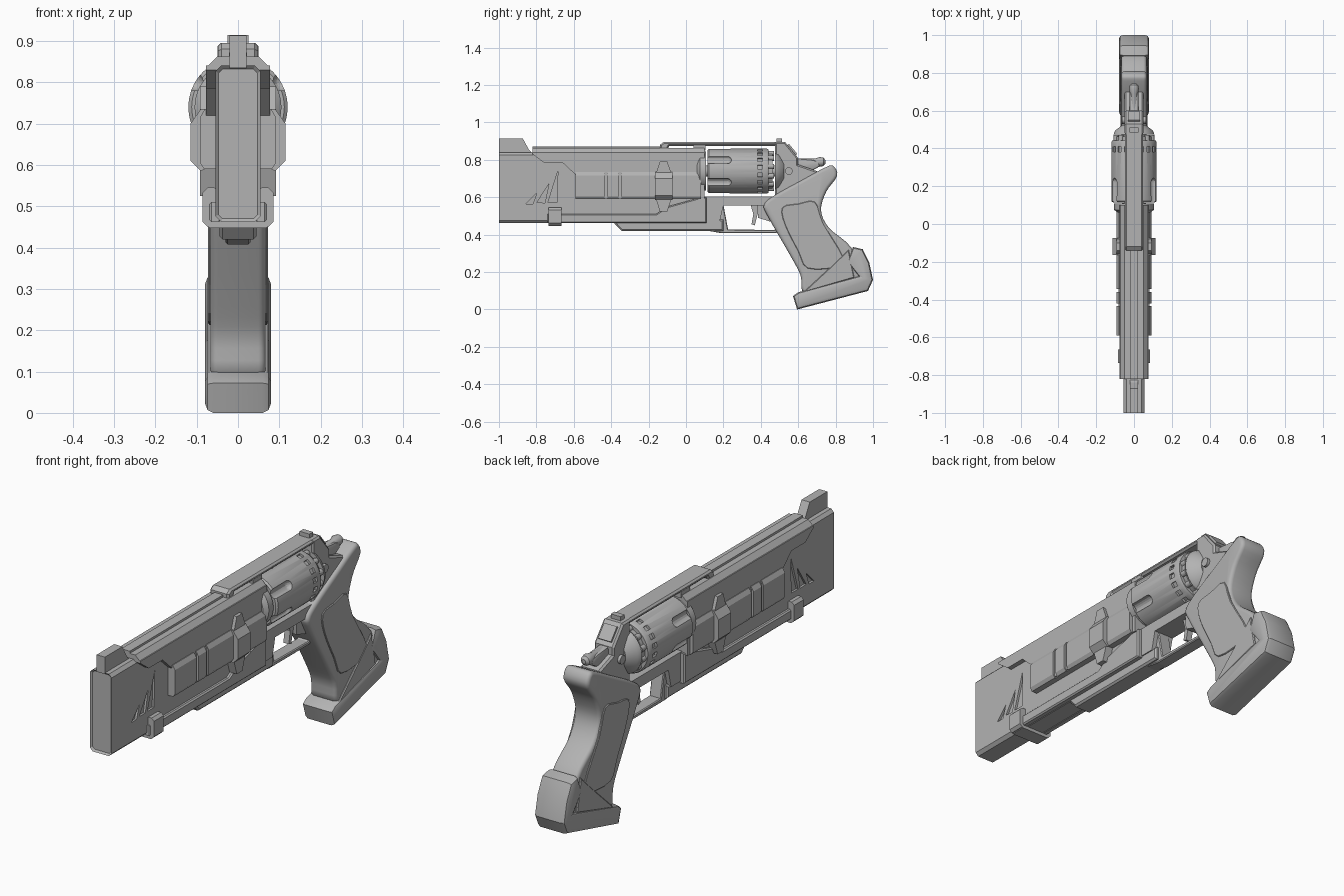
import bpy, bmesh, math
from mathutils import Matrix, Vector

if "Cube" in bpy.data.objects:
    bpy.data.objects.remove(bpy.data.objects["Cube"])

grey = bpy.data.materials.new("gunmetal_grey")
grey.diffuse_color = (0.45, 0.45, 0.45, 1)
grey.use_nodes = True
grey.node_tree.nodes["Principled BSDF"].inputs["Base Color"].default_value = grey.diffuse_color


def finish(name, bm, mirror=False, smooth=0):
    bmesh.ops.recalc_face_normals(bm, faces=bm.faces[:])
    me = bpy.data.meshes.new(name)
    bm.to_mesh(me)
    bm.free()
    ob = bpy.data.objects.new(name, me)
    bpy.context.collection.objects.link(ob)
    me.materials.append(grey)
    if mirror:
        ob.modifiers.new("mirror", 'MIRROR')
    if smooth:
        shade(ob, smooth)
    return ob


def activate(ob):
    bpy.ops.object.select_all(action='DESELECT')
    ob.select_set(True)
    bpy.context.view_layer.objects.active = ob


def shade(ob, angle=35):
    activate(ob)
    bpy.ops.object.shade_smooth_by_angle(angle=math.radians(angle))


def prism_bm(pts, d0, d1, axis):
    """Extrude a profile: axis 'x' takes (y, z) points, axis 'y' takes (x, z) points."""
    bm = bmesh.new()
    place = (lambda p, d: (d, p[0], p[1])) if axis == 'x' else (lambda p, d: (p[0], d, p[1]))
    rows = [[bm.verts.new(place(p, d)) for p in pts] for d in (d0, d1)]
    caps = [bm.faces.new(r) for r in rows]
    n = len(pts)
    for i in range(n):
        j = (i + 1) % n
        bm.faces.new((rows[0][i], rows[0][j], rows[1][j], rows[1][i]))
    bmesh.ops.recalc_face_normals(bm, faces=bm.faces[:])
    return bm, caps


def prism(name, pts, d0, d1, axis='x', bevel=0, seg=1, mirror=False, smooth=0):
    bm, caps = prism_bm(pts, d0, d1, axis)
    if bevel:
        edges = list({e for f in caps for e in f.edges})
        bmesh.ops.bevel(bm, geom=edges, offset=bevel, segments=seg, profile=0.5,
                        affect='EDGES', clamp_overlap=False)
    return finish(name, bm, mirror, smooth)


def rect(a0, a1, b0, b1, c=0.0):
    if not c:
        return [(a0, b0), (a1, b0), (a1, b1), (a0, b1)]
    return [(a0 + c, b0), (a1 - c, b0), (a1, b0 + c), (a1, b1 - c),
            (a1 - c, b1), (a0 + c, b1), (a0, b1 - c), (a0, b0 + c)]


def turned(name, rings, x=0, z=0.74, seg=48):
    """Solid of rotation along y from (y, radius) rings."""
    bm = bmesh.new()
    rows = [[bm.verts.new((x + r * math.cos(2 * math.pi * i / seg), y,
                           z + r * math.sin(2 * math.pi * i / seg))) for i in range(seg)]
            for y, r in rings]
    bm.faces.new(rows[0])
    bm.faces.new(rows[-1])
    for a, b in zip(rows, rows[1:]):
        for i in range(seg):
            j = (i + 1) % seg
            bm.faces.new((a[i], a[j], b[j], b[i]))
    return finish(name, bm, smooth=35)


def cut(ob, cutter):
    m = ob.modifiers.new("cut", 'BOOLEAN')
    m.operation, m.solver, m.object = 'DIFFERENCE', 'EXACT', cutter
    activate(ob)
    bpy.ops.object.modifier_apply(modifier="cut")
    bpy.data.objects.remove(cutter)


def curve_loop(pts, sub=4):
    """Closed smooth curve through the points."""
    out, n = [], len(pts)
    for i in range(n):
        a, b, c, d = (Vector(pts[(i + k) % n]) for k in (-1, 0, 1, 2))
        for s in range(sub):
            t = s / sub
            out.append(tuple(0.5 * (2 * b + (c - a) * t + (2 * a - 5 * b + 4 * c - d) * t * t
                                    + (3 * b - a - 3 * c + d) * t ** 3)))
    return out


# barrel block with recessed muzzle face and claw-shaped side cuts
bm, caps = prism_bm(rect(-0.055, 0.055, 0.462, 0.84, 0.014), -1.0, 0.1, 'y')
bmesh.ops.inset_region(bm, faces=[caps[0]], thickness=0.009)
bmesh.ops.translate(bm, verts=caps[0].verts[:], vec=(0, 0.008, 0))
barrel = finish("barrel", bm)
for claw in ([(-0.855, 0.565), (-0.797, 0.625), (-0.818, 0.565)],
             [(-0.797, 0.572), (-0.733, 0.672), (-0.754, 0.57)],
             [(-0.738, 0.572), (-0.685, 0.74), (-0.69, 0.572)]):
    for s in (-1, 1):
        cut(barrel, prism("claw_cutter", claw, s * 0.045, s * 0.07))

# side shroud, lower rails and top rail
prism("shroud_panel", [(-0.82, 0.84), (-0.82, 0.83), (-0.76, 0.785), (-0.66, 0.785), (-0.59, 0.72),
                       (-0.59, 0.59), (0.1, 0.59), (0.1, 0.84)], 0.04, 0.077, mirror=True)
prism("shroud_top", [(-0.077, 0.835), (0.077, 0.835), (0.05, 0.862), (-0.05, 0.862)], -0.82, 0.1, 'y')
prism("top_rib", rect(-0.022, 0.022, 0.855, 0.872), -0.82, -0.1, 'y')
prism("lower_rail", [(-0.74, 0.462), (0.11, 0.462), (0.11, 0.6), (0.08, 0.6), (-0.1, 0.55),
                     (-0.16, 0.51), (-0.74, 0.51)], 0.04, 0.07, bevel=0.006, mirror=True)
side = [(0.05, 0.59), (0.082, 0.59), (0.092, 0.605), (0.092, 0.715), (0.08, 0.735), (0.05, 0.735)]
for i, (y0, y1) in enumerate([(-0.59, -0.435), (-0.42, -0.36), (-0.345, -0.16), (-0.08, 0.08)]):
    prism(f"side_grip_{i}", side, y0, y1, 'y', mirror=True)
prism("side_grip_core", rect(0.05, 0.083, 0.595, 0.725), -0.585, 0.08, 'y', mirror=True)

# clamp halfway along and retaining clip near the muzzle
prism("clamp_middle", [(0.06, 0.6), (0.09, 0.585), (0.115, 0.61), (0.115, 0.7), (0.09, 0.735),
                       (0.06, 0.735)], -0.165, -0.073, 'y', mirror=True)
prism("clamp_ends", [(-0.14, 0.525), (-0.1, 0.525), (-0.078, 0.59), (-0.078, 0.73), (-0.1, 0.79),
                     (-0.14, 0.79), (-0.16, 0.73), (-0.16, 0.59)], 0.05, 0.092, mirror=True)
prism("clip", rect(0.045, 0.086, 0.45, 0.545, 0.012), -0.735, -0.665, 'y', mirror=True)
prism("clip_bridge", rect(-0.07, 0.07, 0.447, 0.47), -0.735, -0.665, 'y')

# front and rear sights
prism("front_sight", [(-1.0, 0.835), (-0.82, 0.835), (-0.84, 0.855), (-0.872, 0.913), (-1.0, 0.913)],
      -0.021, 0.021)
prism("rear_sight", rect(0.485, 0.512, 0.885, 0.914), -0.025, 0.025)

# frame around the cylinder
prism("top_strap", [(-0.14, 0.855), (-0.1, 0.855), (-0.09, 0.873), (0.07, 0.873), (0.53, 0.873),
                    (0.53, 0.895), (-0.12, 0.895), (-0.14, 0.88)], -0.048, 0.048, bevel=0.008)
prism("strap_foot", rect(0.04, 0.105, 0.85, 0.88), -0.048, 0.048)
prism("lower_frame", [(0.08, 0.47), (0.18, 0.47), (0.2, 0.555), (0.5, 0.555), (0.5, 0.605),
                      (0.08, 0.605)], -0.05, 0.05)
prism("rear_frame", [(0.475, 0.55), (0.475, 0.895), (0.53, 0.895), (0.6, 0.81), (0.6, 0.775),
                     (0.7, 0.74), (0.7, 0.6), (0.5, 0.55)], -0.05, 0.05, bevel=0.008)
bm = bmesh.new()
slope = Vector((0, 0.07, -0.085)).normalized()
bmesh.ops.create_cube(bm, size=1, matrix=Matrix.Translation((0, 0.568, 0.855))
                      @ Matrix.Rotation(math.atan2(slope.z, slope.y), 4, 'X')
                      @ Matrix.Diagonal((0.066, 0.07, 0.012, 1)))
finish("rear_slope_plate", bm)
turned("barrel_collar", [(0.06, 0.085), (0.075, 0.105), (0.108, 0.105)])
turned("recoil_shield", [(0.475, 0.108), (0.495, 0.1), (0.525, 0.06)])

# cylinder with flutes and rear notches
drum = turned("cylinder", [(0.115, 0.112), (0.122, 0.12), (0.433, 0.12), (0.442, 0.115)], seg=64)
bm = bmesh.new()
for k in range(6):
    a = math.radians(30 + 60 * k)
    new = bmesh.ops.create_uvsphere(bm, u_segments=16, v_segments=10, radius=0.023)["verts"]
    for v in new:
        x, y, z = v.co
        v.co = (x + 0.123 * math.cos(a), z + (0.22 if z > -1e-4 else 0.1), y + 0.74 + 0.123 * math.sin(a))
for k in range(18):
    bmesh.ops.create_cube(bm, size=1, matrix=Matrix.Translation((0, 0.395, 0.74))
                          @ Matrix.Rotation(math.radians(20 * k + 10), 4, 'Y')
                          @ Matrix.Translation((0.12, 0, 0)) @ Matrix.Diagonal((0.022, 0.028, 0.022, 1)))
cut(drum, finish("drum_cutter", bm))
shade(drum)
turned("cylinder_axle", [(0.1, 0.03), (0.48, 0.03)], seg=24)
turned("ratchet_plate", [(0.44, 0.1), (0.462, 0.1)])
for k in range(12):
    a = math.radians(30 * k + 15)
    turned(f"cartridge_rim_{k}", [(0.44, 0.014), (0.47, 0.014)], 0.097 * math.cos(a),
           0.74 + 0.097 * math.sin(a), 12)

# frame screws
for s in (-1, 1):
    bm = bmesh.new()
    bmesh.ops.create_cone(bm, cap_ends=True, segments=20, radius1=0.02, radius2=0.02, depth=0.016,
                          matrix=Matrix.Translation((s * 0.055, 0.55, 0.74)) @ Matrix.Rotation(math.pi / 2, 4, 'Y'))
    finish("frame_screw", bm, smooth=35)

# hammer
prism("hammer", [(0.575, 0.81), (0.68, 0.8), (0.71, 0.79), (0.715, 0.765), (0.68, 0.745), (0.575, 0.745)],
      -0.024, 0.024, bevel=0.01, seg=2, smooth=40)
turned("hammer_spur", [(0.6, 0.018), (0.69, 0.018), (0.715, 0.026), (0.735, 0.022), (0.745, 0.01)],
       z=0.789, seg=20)

# underbarrel, trigger guard and trigger
prism("underbarrel", [(-0.39, 0.468), (-0.345, 0.42), (0.2, 0.42), (0.2, 0.48), (-0.39, 0.48)],
      -0.045, 0.045, bevel=0.008)
prism("trigger_guard", [(0.1, 0.48), (0.12, 0.42), (0.19, 0.408), (0.48, 0.408), (0.54, 0.44),
                        (0.54, 0.47), (0.47, 0.425), (0.225, 0.428), (0.2, 0.56), (0.1, 0.56)],
      -0.03, 0.03, bevel=0.004)
prism("trigger", [(0.345, 0.56), (0.36, 0.51), (0.35, 0.455), (0.368, 0.45), (0.38, 0.5), (0.4, 0.56)],
      -0.014, 0.014)
prism("trigger_housing", [(0.38, 0.56), (0.385, 0.49), (0.45, 0.47), (0.5, 0.56)], -0.03, 0.03)

# grip with side panels and heavy base
prism("grip", curve_loop([(0.417, 0.56), (0.476, 0.612), (0.63, 0.697), (0.74, 0.757), (0.786, 0.768),
                          (0.808, 0.714), (0.75, 0.63), (0.722, 0.53), (0.765, 0.436), (0.885, 0.329),
                          (0.935, 0.17), (0.8, 0.1), (0.635, 0.085), (0.612, 0.184), (0.556, 0.291),
                          (0.439, 0.495)]), -0.067, 0.067, bevel=0.018, seg=4, smooth=40)
prism("grip_panel", curve_loop([(0.515, 0.545), (0.6, 0.565), (0.69, 0.575), (0.735, 0.46), (0.845, 0.27),
                                (0.8, 0.225), (0.65, 0.22), (0.6, 0.31), (0.53, 0.45)], 3),
      0.06, 0.072, bevel=0.003, mirror=True)
prism("grip_wedge", [(0.625, 0.09), (0.9, 0.17), (0.87, 0.32), (0.76, 0.215)], 0.05, 0.074,
      bevel=0.004, mirror=True)
prism("grip_base", [(0.572, 0.072), (0.6, 0.092), (0.92, 0.179), (0.862, 0.254), (0.893, 0.334),
                    (0.945, 0.322), (0.98, 0.25), (1.0, 0.158), (0.973, 0.099), (0.594, 0.0)],
      -0.08, 0.08, bevel=0.02, seg=2, smooth=30)
